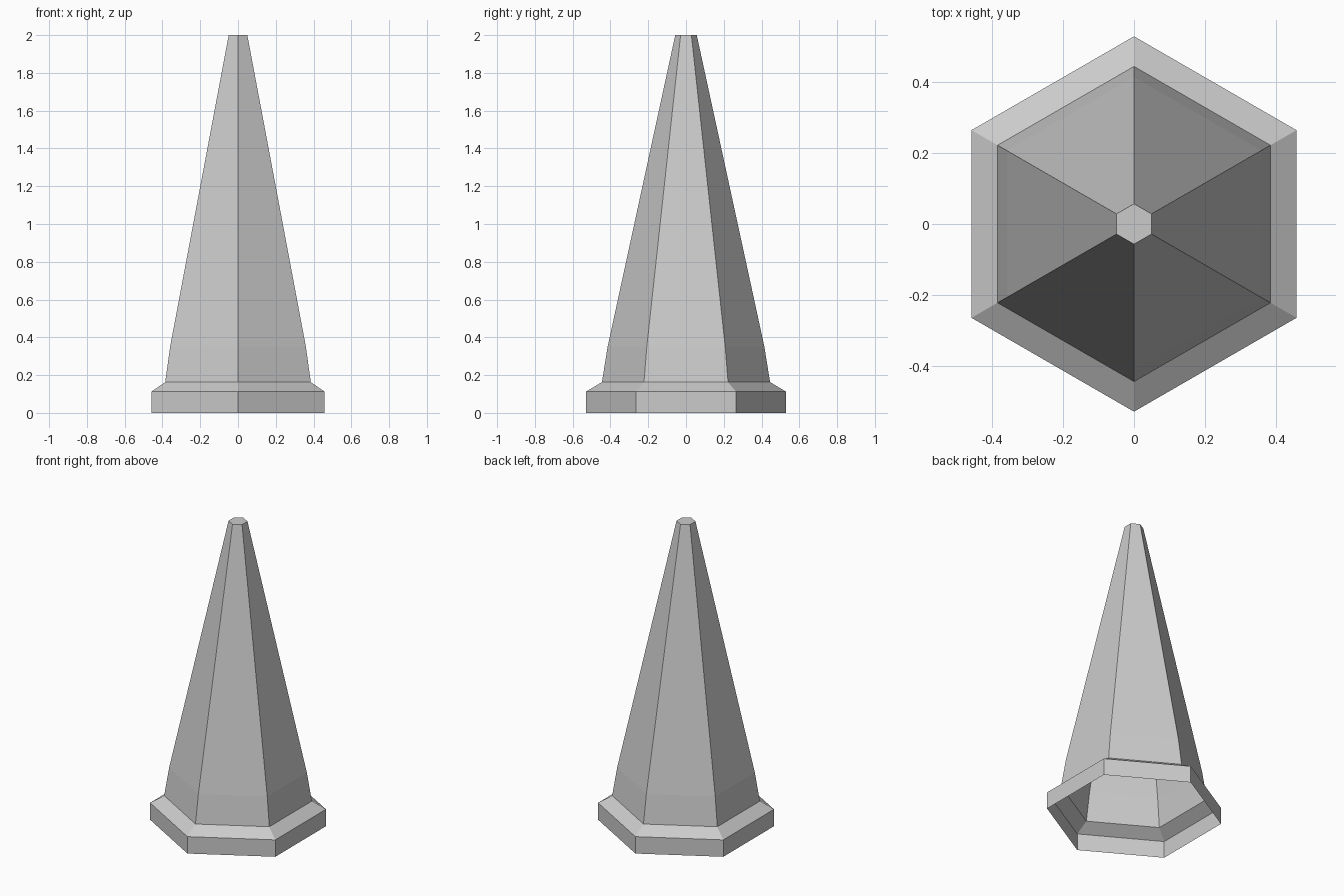
import bpy, bmesh
from math import cos, sin, pi

if "Cube" in bpy.data.objects:
    bpy.data.objects.remove(bpy.data.objects["Cube"])

SIDES = 6


def hex_shell(name, profile, cap_top=False):
    """Open six-sided shell through (corner radius, height) pairs, corners on the y axis."""
    bm = bmesh.new()
    rings = []
    for r, z in profile:
        angles = [pi / 2 + 2 * pi * i / SIDES for i in range(SIDES)]
        rings.append([bm.verts.new((r * cos(a), r * sin(a), z)) for a in angles])
    for low, high in zip(rings, rings[1:]):
        for i in range(SIDES):
            j = (i + 1) % SIDES
            bm.faces.new((low[i], low[j], high[j], high[i]))
    if cap_top:
        bm.faces.new(rings[-1])
    mesh = bpy.data.meshes.new(name)
    bm.to_mesh(mesh)
    bm.free()
    obj = bpy.data.objects.new(name, mesh)
    bpy.context.collection.objects.link(obj)
    return obj


# Base flange: upright rim and sloped shoulder, open underneath
hex_shell("base_flange", [(0.53, 0), (0.53, 0.112), (0.445, 0.163)])

# Hollow tapering body with a small flat top
hex_shell("cone_body", [(0.445, 0.163), (0.415, 0.35), (0.057, 2.0)], cap_top=True)
